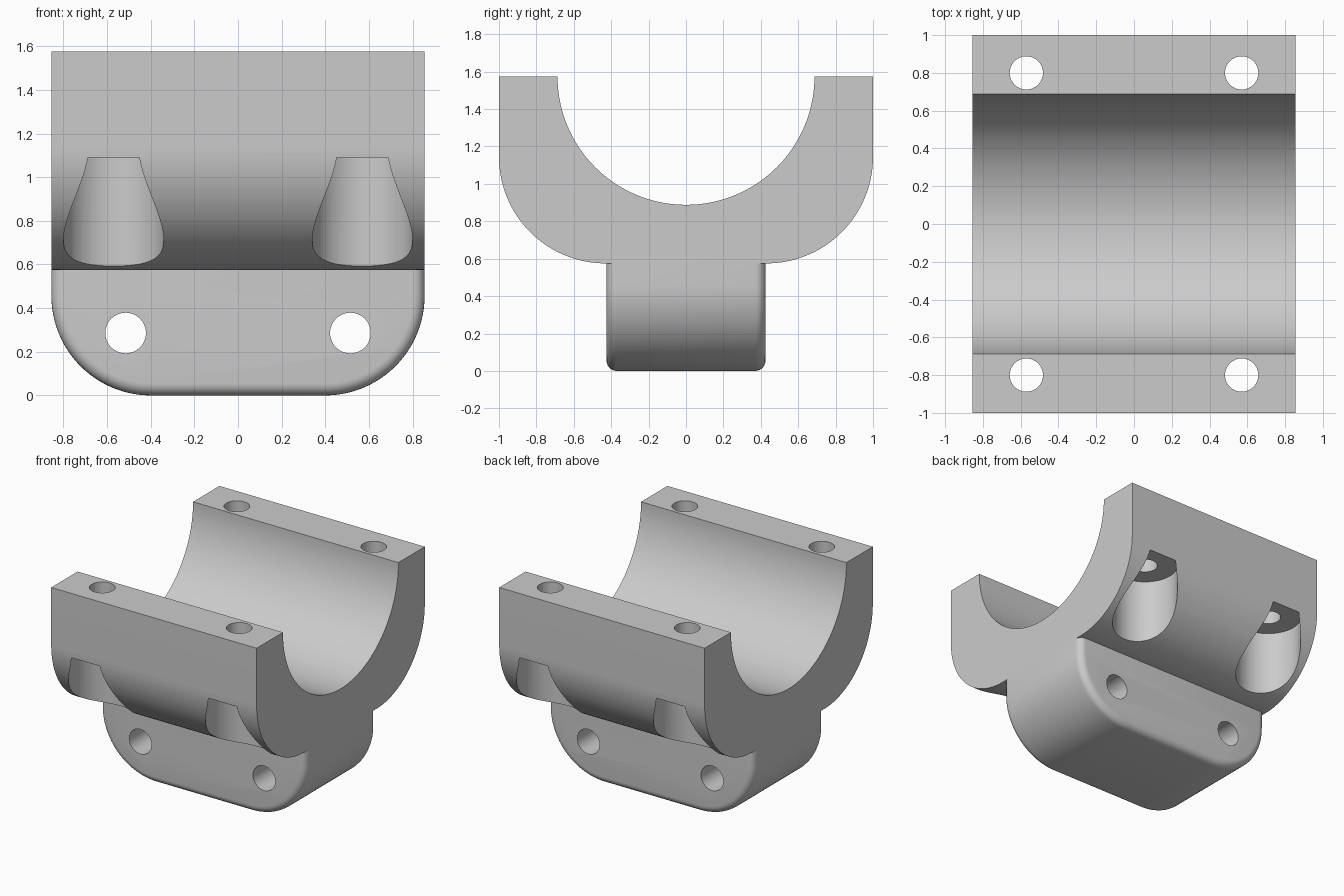
import bpy, bmesh
from math import cos, sin, pi, radians
from mathutils import Matrix

cube = bpy.data.objects.get("Cube")
if cube:
    bpy.data.objects.remove(cube, do_unlink=True)

HALF_X = 0.855      # half length of the saddle
TOP = 1.575         # height of the clamping faces
SHELF = 0.575       # height where foot meets saddle

grey = bpy.data.materials.new("Plain grey")
grey.use_nodes = True
colour = (0.6, 0.6, 0.6, 1)
grey.diffuse_color = colour
grey.node_tree.nodes["Principled BSDF"].inputs["Base Color"].default_value = colour


def arc(cx, cz, r, start, end, n):
    angles = [radians(start + (end - start) * i / n) for i in range(n + 1)]
    return [(cx + r * cos(a), cz + r * sin(a)) for a in angles]


def make_object(name, bm):
    bmesh.ops.recalc_face_normals(bm, faces=bm.faces)
    mesh = bpy.data.meshes.new(name)
    bm.to_mesh(mesh)
    bm.free()
    mesh.materials.append(grey)
    obj = bpy.data.objects.new(name, mesh)
    bpy.context.collection.objects.link(obj)
    return obj


def prism(points, place, depth):
    """Extrude a closed outline; place maps (u, v, d) to a position."""
    bm = bmesh.new()
    face = bm.faces.new([bm.verts.new(place(u, v, -depth)) for u, v in points])
    new = bmesh.ops.extrude_face_region(bm, geom=[face])["geom"]
    a, b = place(0, 0, -depth), place(0, 0, depth)
    bmesh.ops.translate(bm, vec=[q - p for p, q in zip(a, b)],
                        verts=[g for g in new if isinstance(g, bmesh.types.BMVert)])
    return bm


def cylinder(bm, r, low, high, matrix):
    move = Matrix.Translation((0, 0, (low + high) / 2))
    bmesh.ops.create_cone(bm, cap_ends=True, segments=64, radius1=r, radius2=r,
                          depth=high - low, matrix=matrix @ move)


def boolean(target, tool, operation):
    mod = target.modifiers.new(operation.title(), "BOOLEAN")
    mod.object, mod.operation, mod.solver = tool, operation, "EXACT"
    bpy.context.view_layer.objects.active = target
    bpy.ops.object.modifier_apply(modifier=mod.name)
    bpy.data.objects.remove(tool, do_unlink=True)


# Saddle: half-round bearing seat with rounded lower shoulders
r = 0.57
outline = [(-1, TOP)]
outline += arc(r - 1, SHELF + r, r, 180, 270, 32)
outline += arc(1 - r, SHELF + r, r, 270, 360, 32)
outline += [(1, TOP)]
outline += arc(0, TOP, 0.687, 0, -180, 72)
bracket = make_object("bearing_bracket", prism(outline, lambda u, v, d: (d, u, v), HALF_X))

# Foot: block with large lower corners and softly rounded front and back rims
r = 0.456
foot_top = SHELF + 0.06
outline = [(-HALF_X, foot_top)]
outline += arc(r - HALF_X, r, r, 180, 270, 24)
outline += arc(HALF_X - r, r, r, 270, 360, 24)
outline += [(HALF_X, foot_top)]
foot_bm = prism(outline, lambda u, v, d: (u, d, v), 0.425)
rims = [e for e in foot_bm.edges
        if abs(e.verts[0].co.y - e.verts[1].co.y) < 1e-5
        and min(v.co.z for v in e.verts) < foot_top - 1e-4]
bmesh.ops.bevel(foot_bm, geom=rims, offset=0.055, segments=6, profile=0.5,
                affect="EDGES", clamp_overlap=True)
boolean(bracket, make_object("foot", foot_bm), "UNION")

# Bolt holes through the flanges, and cross holes through the foot
holes = bmesh.new()
for x in (-1, 1):
    for y in (-1, 1):
        cylinder(holes, 0.088, 0.9, 1.8, Matrix.Translation((x * 0.57, y * 0.8, 0)))
    cylinder(holes, 0.093, -0.7, 0.7,
             Matrix.Translation((x * 0.515, 0, 0.286)) @ Matrix.Rotation(pi / 2, 4, "X"))
boolean(bracket, make_object("holes", holes), "DIFFERENCE")

# Bolt head recesses cut up into the shoulders
recesses = bmesh.new()
for x in (-1, 1):
    for y in (-1, 1):
        cylinder(recesses, 0.23, 0.4, 1.09, Matrix.Translation((x * 0.57, y * 0.8, 0)))
boolean(bracket, make_object("recesses", recesses), "DIFFERENCE")

# Smooth the curved walls, keep machined edges sharp
bpy.ops.object.select_all(action="DESELECT")
bracket.select_set(True)
bpy.context.view_layer.objects.active = bracket
bpy.ops.object.shade_smooth_by_angle(angle=radians(25))
